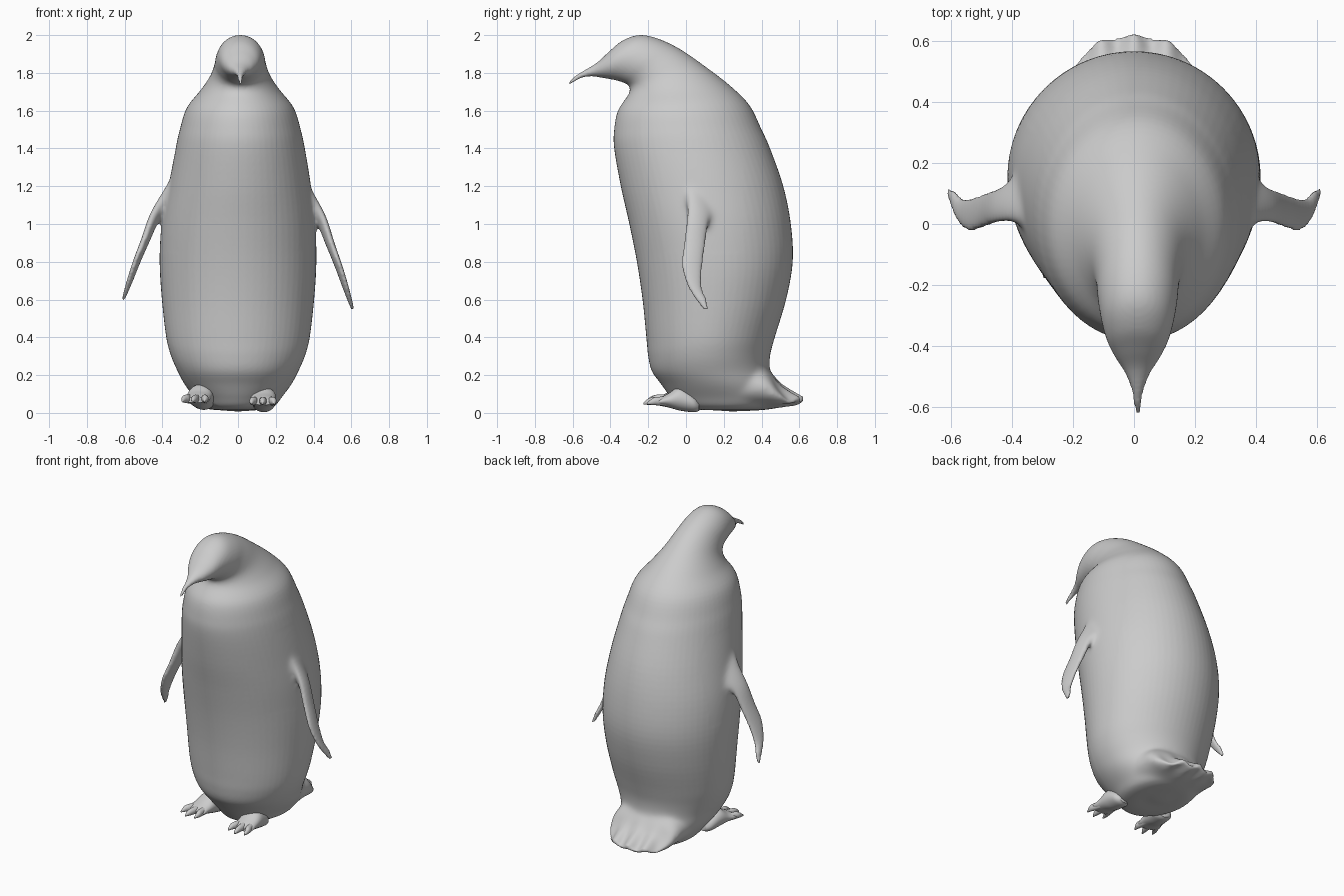
import bpy, math
from mathutils import Vector, Matrix

if "Cube" in bpy.data.objects:
    bpy.data.objects.remove(bpy.data.objects["Cube"])


def catmull(rows, sub):
    """Smoothly resample a list of equal-length number tuples."""
    out = []
    for i in range(len(rows) - 1):
        p = [rows[max(0, min(len(rows) - 1, i + k))] for k in (-1, 0, 1, 2)]
        for s in range(sub):
            t = s / sub
            out.append([0.5 * (2 * b + (c - a) * t + (2 * a - 5 * b + 4 * c - d) * t * t
                               + (3 * b - a - 3 * c + d) * t ** 3) for a, b, c, d in zip(*p)])
    return out + [list(rows[-1])]


def select_only(ob):
    bpy.ops.object.select_all(action='DESELECT')
    ob.select_set(True)
    bpy.context.view_layer.objects.active = ob


def loft(name, rows, axis, seg=48, sub=5, shape=None):
    """Rows: edge point A, opposite edge point B, half thickness along axis."""
    axis = Vector(axis).normalized()
    verts, faces = [], []
    rings = catmull(rows, sub)
    for r in rings:
        a, b, w = Vector(r[:3]), Vector(r[3:6]), max(r[6], 0.001)
        for k in range(seg):
            t = 2 * math.pi * k / seg
            v = (a + b) / 2 + (a - b) / 2 * math.cos(t) + axis * w * math.sin(t)
            verts.append(shape(v) if shape else v)
    for i in range(len(rings) - 1):
        for k in range(seg):
            n = (k + 1) % seg
            faces.append((i * seg + k, i * seg + n, (i + 1) * seg + n, (i + 1) * seg + k))
    faces.append(tuple(reversed(range(seg))))
    faces.append(tuple(range((len(rings) - 1) * seg, len(rings) * seg)))
    me = bpy.data.meshes.new(name)
    me.from_pydata(verts, [], faces)
    ob = bpy.data.objects.new(name, me)
    bpy.context.collection.objects.link(ob)
    select_only(ob)
    bpy.ops.object.mode_set(mode='EDIT')
    bpy.ops.mesh.select_all(action='SELECT')
    bpy.ops.mesh.normals_make_consistent(inside=False)
    bpy.ops.object.mode_set(mode='OBJECT')
    bpy.ops.object.shade_smooth_by_angle(angle=math.radians(60))
    return ob


# Body, neck, head and beak as one sweep: front y, z, back y, z, half width
body_rows = [
    (.06, .014, .40, .014, .12), (-.03, .03, .47, .03, .19), (-.08, .08, .50, .08, .23),
    (-.13, .15, .475, .15, .283), (-.18, .22, .445, .22, .32), (-.20, .30, .445, .30, .355),
    (-.21, .40, .47, .40, .38), (-.23, .60, .53, .60, .403), (-.26, .80, .565, .80, .415),
    (-.30, 1.0, .555, 1.0, .408), (-.345, 1.2, .515, 1.2, .378), (-.38, 1.4, .445, 1.4, .342),
    (-.38, 1.5, .40, 1.5, .32), (-.36, 1.6, .335, 1.63, .283), (-.305, 1.685, .23, 1.735, .208),
    (-.298, 1.72, .10, 1.835, .16), (-.31, 1.738, -.03, 1.925, .138),
    (-.34, 1.752, -.15, 1.982, .13), (-.38, 1.763, -.25, 2.0, .118),
    (-.42, 1.77, -.34, 1.968, .10), (-.46, 1.777, -.41, 1.91, .073),
    (-.50, 1.782, -.47, 1.855, .042), (-.55, 1.775, -.535, 1.815, .020),
    (-.59, 1.754, -.585, 1.785, .013), (-.62, 1.735, -.62, 1.752, .008),
]


# Upper body leans very slightly to one side
def lean(v):
    t = min(1, max(0, (v.z - .8) / .6))
    return Vector((v.x + .012 * t * t * (3 - 2 * t), v.y, v.z))


body = loft("body", [(0, a, b, 0, c, d, w) for a, b, c, d, w in body_rows], (1, 0, 0),
            seg=64, shape=lean)


# Tail skirt with a feathered rim
def feathers(v):
    f = max(0, (v.y - .45) / .16)
    ripple = math.cos(v.x * 2 * math.pi / .11)
    return Vector((v.x, v.y + f * (.014 * ripple - 1.5 * v.x ** 2), v.z + f * .010 * ripple))


tail = [(.12, .02, .14, .20), (.22, .008, .21, .235), (.32, .010, .26, .243),
        (.40, .014, .26, .24), (.45, .02, .215, .235), (.50, .028, .155, .225),
        (.55, .038, .115, .20), (.59, .046, .088, .18), (.61, .052, .075, .17)]
parts = [loft("tail", [(0, y, lo, 0, y, hi, w) for y, lo, hi, w in tail], (1, 0, 0), seg=96,
              shape=feathers)]

# Flippers: leading edge, trailing edge, half thickness
flipper = [
    (.31, -.01, 1.30, .31, .20, 1.10, .04), (.385, .0, 1.16, .38, .16, 1.05, .037),
    (.45, .004, 1.03, .435, .12, 1.0, .028), (.495, -.01, .90, .485, .10, .88, .022),
    (.54, -.022, .78, .53, .085, .76, .018), (.575, .01, .67, .565, .085, .66, .015),
    (.595, .06, .59, .59, .108, .60, .012), (.608, .098, .542, .608, .117, .55, .007),
]
for side, name, stretch in ((1, "right_flipper", 1.0), (-1, "left_flipper", .92)):
    rows = [(side * a, b, 1.2 + (c - 1.2) * stretch, side * d, e, 1.2 + (f - 1.2) * stretch, w)
            for a, b, c, d, e, f, w in flipper]
    parts.append(loft(name, rows, (side * .95, 0, .32), seg=24))

# Fuse body, tail and flippers into one skin, then soften only the joints
select_only(body)
for p in parts:
    p.select_set(True)
bpy.ops.object.join()
select_only(body)
fuse = body.modifiers.new("fuse", 'REMESH')
fuse.mode, fuse.voxel_size, fuse.use_smooth_shade = 'VOXEL', .0095, True
bpy.ops.object.modifier_apply(modifier="fuse")
joints = body.vertex_groups.new(name="joints")
for v in body.data.vertices:
    x, y, z = abs(v.co.x), v.co.y, v.co.z
    weight = 0
    if z < .4 and .0 < y:
        weight = min(1, max(0, (.54 - y) / .06)) * min(1, (.4 - z) / .08)
    elif x > .3 and -.12 < y < .3 and .85 < z < 1.4:
        weight = min(1, max(0, (.46 - x) / .05))
    if weight > 0:
        joints.add([v.index], weight, 'REPLACE')
soft = body.modifiers.new("soften_joints", 'SMOOTH')
soft.factor, soft.iterations, soft.vertex_group = .5, 40, "joints"
fine = body.modifiers.new("polish", 'SMOOTH')
fine.factor, fine.iterations = .5, 2
for m in ("soften_joints", "polish"):
    bpy.ops.object.modifier_apply(modifier=m)
bpy.ops.object.shade_smooth()

# Feet: sloping pad plus three clawed toes, each foot turned slightly outward
pad = [(.07, .012, .06, .035), (.04, .004, .10, .06), (-.03, .012, .14, .068),
       (-.09, .028, .105, .068), (-.13, .036, .085, .072), (-.155, .042, .07, .066)]
for name, pos, turn in (("right_foot", (.135, 0, 0), -1), ("left_foot", (-.19, .01, .012), -13)):
    place = Matrix.Translation(pos) @ Matrix.Rotation(math.radians(turn), 4, 'Z')
    loft(name, [(0, y, lo, 0, y, hi, w) for y, lo, hi, w in pad], (1, 0, 0),
         seg=24).matrix_world = place
    for i in (-1, 0, 1):
        length = .225 if i == 0 else .205
        rows = [(i * .035, -.08, .035, i * .035, -.08, .085, .018),
                (i * .05, -.15, .04, i * .05, -.15, .085, .02),
                (i * .057, -length + .03, .042, i * .057, -length + .03, .078, .015),
                (i * .06, -length, .045, i * .06, -length, .055, .004)]
        loft(name + "_toe", rows, (1, 0, 0), seg=16).matrix_world = place
